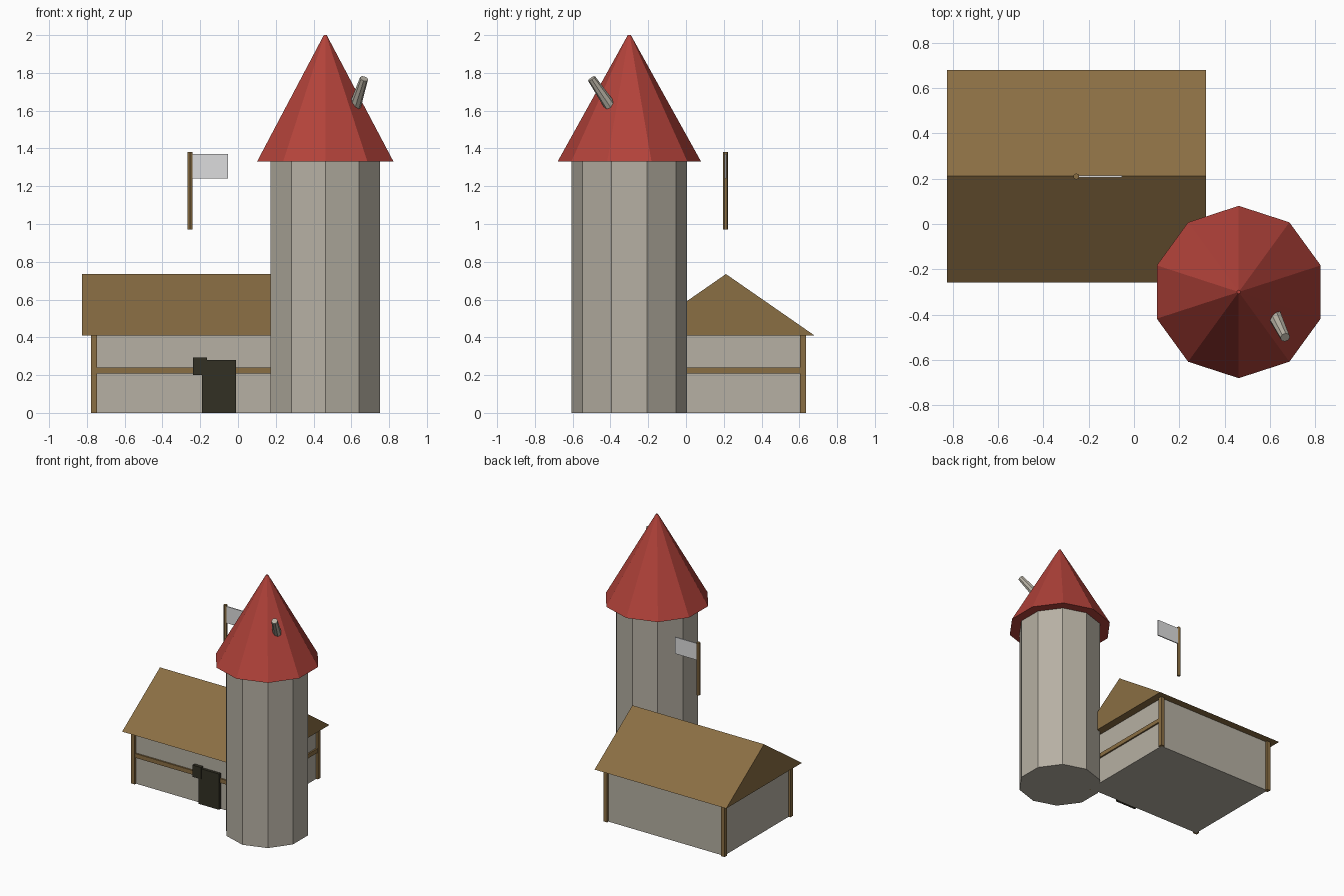
import bpy, math
from mathutils import Vector

if "Cube" in bpy.data.objects:
    bpy.data.objects.remove(bpy.data.objects["Cube"])


def material(name, r, g, b):
    lin = lambda c: ((c / 255 + 0.055) / 1.055) ** 2.4
    m = bpy.data.materials.new(name)
    m.diffuse_color = (lin(r), lin(g), lin(b), 1)
    m.use_nodes = True
    m.node_tree.nodes["Principled BSDF"].inputs["Base Color"].default_value = m.diffuse_color
    return m


STONE = material("stone", 182, 176, 163)
WOOD = material("brown wood", 138, 110, 67)
RED = material("red tiles", 178, 66, 58)
DARK = material("dark door", 50, 48, 36)
CLOTH = material("pale cloth", 220, 220, 221)


def mesh(name, verts, faces, mat):
    me = bpy.data.meshes.new(name)
    me.from_pydata(verts, [], faces)
    me.materials.append(mat)
    ob = bpy.data.objects.new(name, me)
    bpy.context.collection.objects.link(ob)
    return ob


def box(name, x, y, z, mat):
    """Box from (min, max) ranges on each axis."""
    v = [(a, b, c) for a in x for b in y for c in z]
    f = [(0, 1, 3, 2), (4, 6, 7, 5), (0, 4, 5, 1),
         (2, 3, 7, 6), (0, 2, 6, 4), (1, 5, 7, 3)]
    return mesh(name, v, f, mat)


def taper(name, p0, p1, r0, r1, n, mat):
    """Flat-sided cylinder or cone between two points, one corner toward y."""
    p0, p1 = Vector(p0), Vector(p1)
    q = Vector((0, 0, 1)).rotation_difference(p1 - p0)
    v = []
    for p, r in ((p0, r0), (p1, r1)):
        for i in range(n):
            a = math.pi / 2 + math.tau * i / n
            v.append(p + q @ Vector((r * math.cos(a), r * math.sin(a), 0)))
    f = [(i, (i + 1) % n, n + (i + 1) % n, n + i) for i in range(n)]
    f += [tuple(reversed(range(n))), tuple(range(n, 2 * n))]
    return mesh(name, v, f, mat)


# Round tower with pointed roof
TX, TY = 0.462, -0.30
taper("tower", (TX, TY, 0), (TX, TY, 1.335), 0.305, 0.305, 10, STONE)
taper("tower_roof", (TX, TY, 1.33), (TX, TY, 2.0), 0.38, 0.008, 10, RED)

# Leaning chimney on the tower roof
top, low = Vector((0.667, -0.50, 1.77)), Vector((0.626, -0.415, 1.645))
taper("chimney", low + (low - top) * 0.3, top, 0.033, 0.022, 8, STONE)

# House walls
HX, HY, WX, WY, EAVE = -0.254, 0.2115, 0.509, 0.408, 0.41
box("house_walls", (HX - WX, HX + WX), (HY - WY, HY + WY), (0, EAVE), STONE)

# Corner posts
P = 0.016
for sx, a in ((-1, "left"), (1, "right")):
    for sy, b in ((-1, "front"), (1, "back")):
        cx, cy = HX + sx * WX, HY + sy * WY
        box(f"{b}_{a}_post", (cx - P, cx + P), (cy - P, cy + P), (0, EAVE), WOOD)

# Cross beams on the front and right walls
box("front_beam", (HX - WX, HX + WX), (HY - WY - 0.012, HY - WY + P), (0.208, 0.241), WOOD)
box("right_beam", (HX + WX - P, HX + WX + 0.012), (HY - WY, HY + WY), (0.208, 0.241), WOOD)

# Gabled roof
RX, RY = 0.571, 0.4685
prof = [(HY - RY, EAVE), (HY + RY, EAVE), (HY, 0.735)]
mesh("house_roof", [(HX + s * RX, y, z) for s in (-1, 1) for y, z in prof],
     [(0, 2, 1), (3, 4, 5), (0, 1, 4, 3), (1, 2, 5, 4), (2, 0, 3, 5)], WOOD)

# Door and small sign beside it
F = HY - WY
box("door", (-0.19, -0.011), (F - 0.022, F + 0.01), (0, 0.28), DARK)
box("door_sign", (-0.237, -0.165), (F - 0.026, F + 0.01), (0.20, 0.292), DARK)

# Flag above the ridge
taper("flag_pole", (HX, HY - 0.002, 0.97), (HX, HY - 0.002, 1.38), 0.014, 0.014, 6, WOOD)
box("flag", (HX + 0.005, -0.054), (HY - 0.006, HY + 0.002), (1.24, 1.37), CLOTH)
